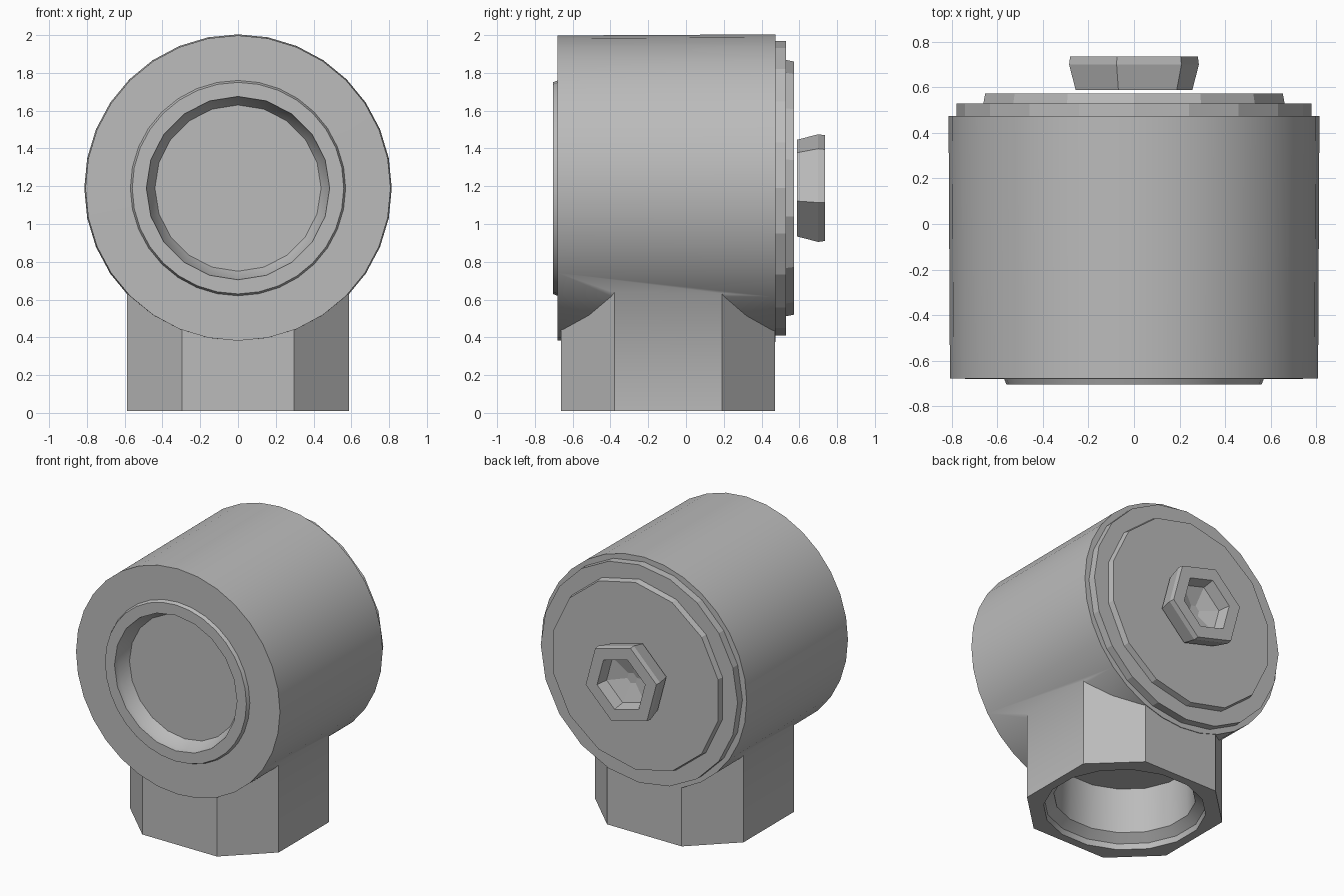
import bpy, bmesh, math
from mathutils import Matrix

cube = bpy.data.objects.get("Cube")
if cube:
    bpy.data.objects.remove(cube, do_unlink=True)

AXIS_Z = 1.19      # height of the horizontal barrel axis
STEM_Y = -0.095    # centre of the vertical stem

metal = bpy.data.materials.new("grey metal")
metal.use_nodes = True
grey = (0.5, 0.5, 0.5, 1)
metal.diffuse_color = grey
metal.node_tree.nodes["Principled BSDF"].inputs["Base Color"].default_value = grey


def lathe(name, profile, sides, matrix, turn=0.0):
    """Closed solid turned about local z from (radius, height) points."""
    bm = bmesh.new()
    rings = []
    for r, h in profile:
        ring = []
        for i in range(sides):
            a = 2 * math.pi * (i + turn) / sides
            ring.append(bm.verts.new((r * math.cos(a), r * math.sin(a), h)))
        rings.append(ring)
    for a, b in zip(rings, rings[1:]):
        for i in range(sides):
            j = (i + 1) % sides
            bm.faces.new((a[i], a[j], b[j], b[i]))
    bm.faces.new(rings[0][::-1])
    bm.faces.new(rings[-1])
    bm.transform(matrix)
    bmesh.ops.recalc_face_normals(bm, faces=bm.faces)
    mesh = bpy.data.meshes.new(name)
    bm.to_mesh(mesh)
    bm.free()
    mesh.materials.append(metal)
    obj = bpy.data.objects.new(name, mesh)
    bpy.context.collection.objects.link(obj)
    return obj


def combine(target, tool, operation):
    """Apply a boolean and remove the tool."""
    bpy.context.view_layer.objects.active = target
    mod = target.modifiers.new(operation, "BOOLEAN")
    mod.operation, mod.solver, mod.object = operation, "EXACT", tool
    bpy.ops.object.modifier_apply(modifier=mod.name)
    bpy.data.objects.remove(tool, do_unlink=True)


def smooth(obj, angle):
    bpy.ops.object.select_all(action="DESELECT")
    obj.select_set(True)
    bpy.context.view_layer.objects.active = obj
    bpy.ops.object.shade_smooth_by_angle(angle=math.radians(angle))


# Local z runs along world y for the barrel parts
along_y = Matrix.Translation((0, 0, AXIS_Z)) @ Matrix.Rotation(-math.pi / 2, 4, "X")
upright = Matrix.Translation((0, STEM_Y, 0)) @ Matrix.Diagonal((1.04, 1, 1, 1))

# Barrel with a low collar round the front opening
body = lathe("elbow_body", [(0.56, -0.705), (0.57, -0.68), (0.808, -0.679),
                            (0.814, 0.475)], 32, along_y)

# Square stem with its corners cut off
stem = lathe("stem", [(0.8, 0.01), (0.8, 1.0)], 4, upright, 0.5)
combine(stem, lathe("corner_cut", [(0.85, -0.1), (0.85, 1.1)], 4, upright), "INTERSECT")
combine(body, stem, "UNION")

# Blind front socket and lower bore
combine(body, lathe("front_bore", [(0.5, -0.8), (0.48, -0.67), (0.44, -0.6)],
                    20, along_y), "DIFFERENCE")
combine(body, lathe("lower_bore", [(0.53, -0.1), (0.51, 0.05), (0.45, 0.1),
                                   (0.44, 0.42)], 16, upright, 0.5), "DIFFERENCE")
smooth(body, 40)

# Two stacked back plates
outer_plate = lathe("back_flange", [(0.78, 0.46), (0.78, 0.53)], 20, along_y)
inner_plate = lathe("back_cover", [(0.68, 0.52), (0.67, 0.572)], 14, along_y, 0.5)

# Six-sided plug with a tapering socket
plug = lathe("hex_plug", [(0.265, 0.588), (0.295, 0.70), (0.29, 0.735)], 6, along_y, 0.25)
combine(plug, lathe("socket", [(0.04, 0.61), (0.18, 0.65), (0.21, 0.8)], 6, along_y, 0.25), "DIFFERENCE")
for part in (outer_plate, inner_plate, plug):
    smooth(part, 15)
